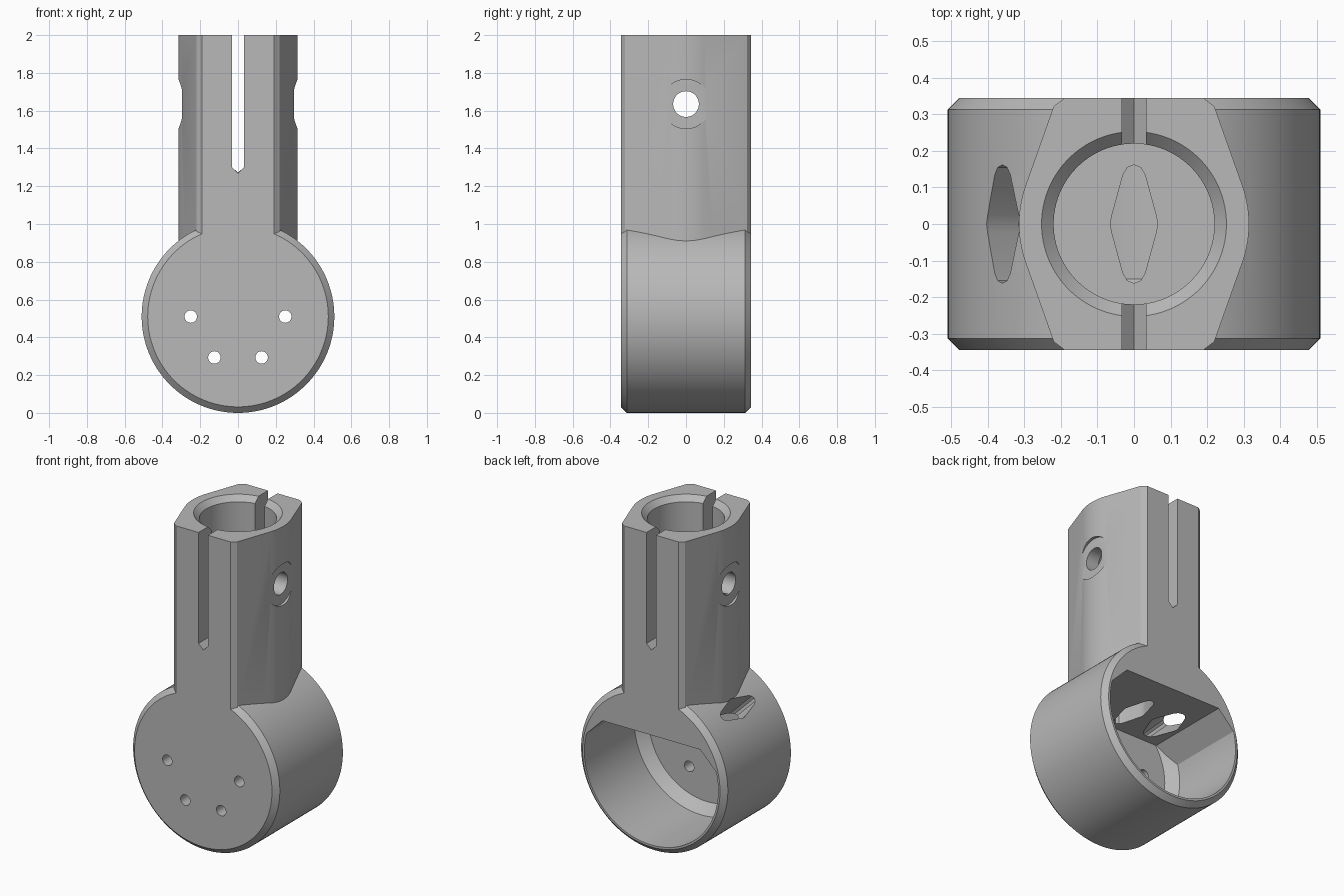
import bpy, bmesh, math
from mathutils import Vector

if "Cube" in bpy.data.objects:
    bpy.data.objects.remove(bpy.data.objects["Cube"], do_unlink=True)

X, Y, Z = Vector((1, 0, 0)), Vector((0, 1, 0)), Vector((0, 0, 1))
HUB = Vector((0, 0, 0.51))   # centre of the round housing
ORIGIN = Vector((0, 0, 0))
HALF = 0.345                 # half depth of the whole part
BOLT_Z = 1.635

grey = bpy.data.materials.new("plain grey")
grey.use_nodes = True
colour = (0.48, 0.48, 0.48, 1)
grey.diffuse_color = colour
grey.node_tree.nodes["Principled BSDF"].inputs["Base Color"].default_value = colour


def circle(n):
    return [(math.cos(2 * math.pi * i / n), math.sin(2 * math.pi * i / n)) for i in range(n)]


def solid(name, profile, stations, frame, origin=ORIGIN):
    """Loft a profile along frame[2]; stations are (distance, scale)."""
    u, v, w = frame
    bm = bmesh.new()
    rings = [[bm.verts.new(origin + u * a * s + v * b * s + w * d) for a, b in profile]
             for d, s in stations]
    n = len(profile)
    for low, high in zip(rings, rings[1:]):
        for i in range(n):
            j = (i + 1) % n
            bm.faces.new((low[i], low[j], high[j], high[i]))
    bm.faces.new(rings[0])
    bm.faces.new(rings[-1])
    bmesh.ops.recalc_face_normals(bm, faces=bm.faces)
    mesh = bpy.data.meshes.new(name)
    bm.to_mesh(mesh)
    bm.free()
    mesh.materials.append(grey)
    ob = bpy.data.objects.new(name, mesh)
    bpy.context.collection.objects.link(ob)
    return ob


def combine(target, tool, operation="DIFFERENCE"):
    mod = target.modifiers.new("combine", "BOOLEAN")
    mod.object, mod.operation, mod.solver = tool, operation, "EXACT"
    bpy.context.view_layer.objects.active = target
    bpy.ops.object.modifier_apply(modifier=mod.name)
    bpy.data.objects.remove(tool, do_unlink=True)


ALONG_X, ALONG_Y, ALONG_Z = (Y, Z, X), (X, Z, Y), (X, Y, Z)

# Round housing with chamfered rims
body = solid("clamp_bracket", circle(128),
             [(-HALF, 0.478), (-HALF + 0.032, 0.51), (HALF - 0.032, 0.51), (HALF, 0.478)],
             ALONG_Y, HUB)

# Neck: flat front and back, tapering sides that blend into a round flank
quarter = [(0.315 * math.cos(math.radians(a)), 0.315 * math.sin(math.radians(a)))
           for a in (0, 3, 6, 9, 12, 15, 18.4)] + [(0.22, 0.322), (0.19, HALF)]
right = [(x, -y) for x, y in reversed(quarter[1:])] + quarter
outline = right + [(-x, -y) for x, y in right]
combine(body, solid("neck", outline, [(0.8, 1), (2, 1)], ALONG_Z), "UNION")

# Housing cavity, open at the back, with a flat ceiling and sloped corners
cavity = solid("cavity", circle(128), [(-0.21, 0.405), (-0.15, 0.465), (0.5, 0.465)], ALONG_Y, HUB)
ceiling = [(-0.34, 0.225), (0.34, 0.225), (0.6, -0.035), (0.6, -0.6), (-0.6, -0.6), (-0.6, -0.035)]
combine(cavity, solid("ceiling", ceiling, [(-0.6, 1), (0.7, 1)], ALONG_Y, HUB), "INTERSECT")
combine(body, cavity)

# Tube socket with a chamfered mouth
combine(body, solid("socket", circle(96), [(1.0, 0.22), (1.967, 0.22), (2.0, 0.253), (2.02, 0.273)], ALONG_Z))

# Clamping slot through front and back, pointed at the bottom
slot = [(0, 1.27), (0.033, 1.303), (0.033, 2.1), (-0.033, 2.1), (-0.033, 1.303)]
combine(body, solid("slot", slot, [(-0.5, 1), (0.5, 1)], ALONG_Y))

# Cross bolt hole and shallow seats on both flanks
bolt = BOLT_Z * Z
combine(body, solid("bolt_hole", circle(48), [(-0.5, 0.068), (0.5, 0.068)], ALONG_X, bolt))
for side in (-1, 1):
    combine(body, solid("bolt_seat", circle(64), [(side * 0.297, 0.13), (side * 0.4, 0.13)], ALONG_X, bolt))

# Four screw holes in the front plate
for angle in (0, 180, 240, 300):
    a = math.radians(angle)
    spot = HUB + 0.25 * (X * math.cos(a) + Z * math.sin(a))
    combine(body, solid("screw_hole", circle(32), [(-0.5, 0.033), (-0.1, 0.033)], ALONG_Y, spot))

# Two diamond cable openings: one into the socket, one slanted out of the side
edge = [(0.065, 0), (0.06, 0.025), (0.03, 0.135), (0.018, 0.155), (0, 0.162)]
half = edge + [(-x, y) for x, y in reversed(edge[:-1])]
diamond = half + [(x, -y) for x, y in reversed(half[1:-1])]
slant = (Z - X).normalized()
across = (X + Z).normalized()
combine(body, solid("socket_opening", diamond, [(0.1, 1), (0.6, 1)], ALONG_Z, HUB))
combine(body, solid("side_opening", diamond, [(0.2, 1), (0.65, 1)], (across, Y, slant), HUB))

# Smooth curved walls, crisp edges
bpy.ops.object.select_all(action="DESELECT")
body.select_set(True)
bpy.context.view_layer.objects.active = body
bpy.ops.object.shade_smooth_by_angle(angle=math.radians(25))
